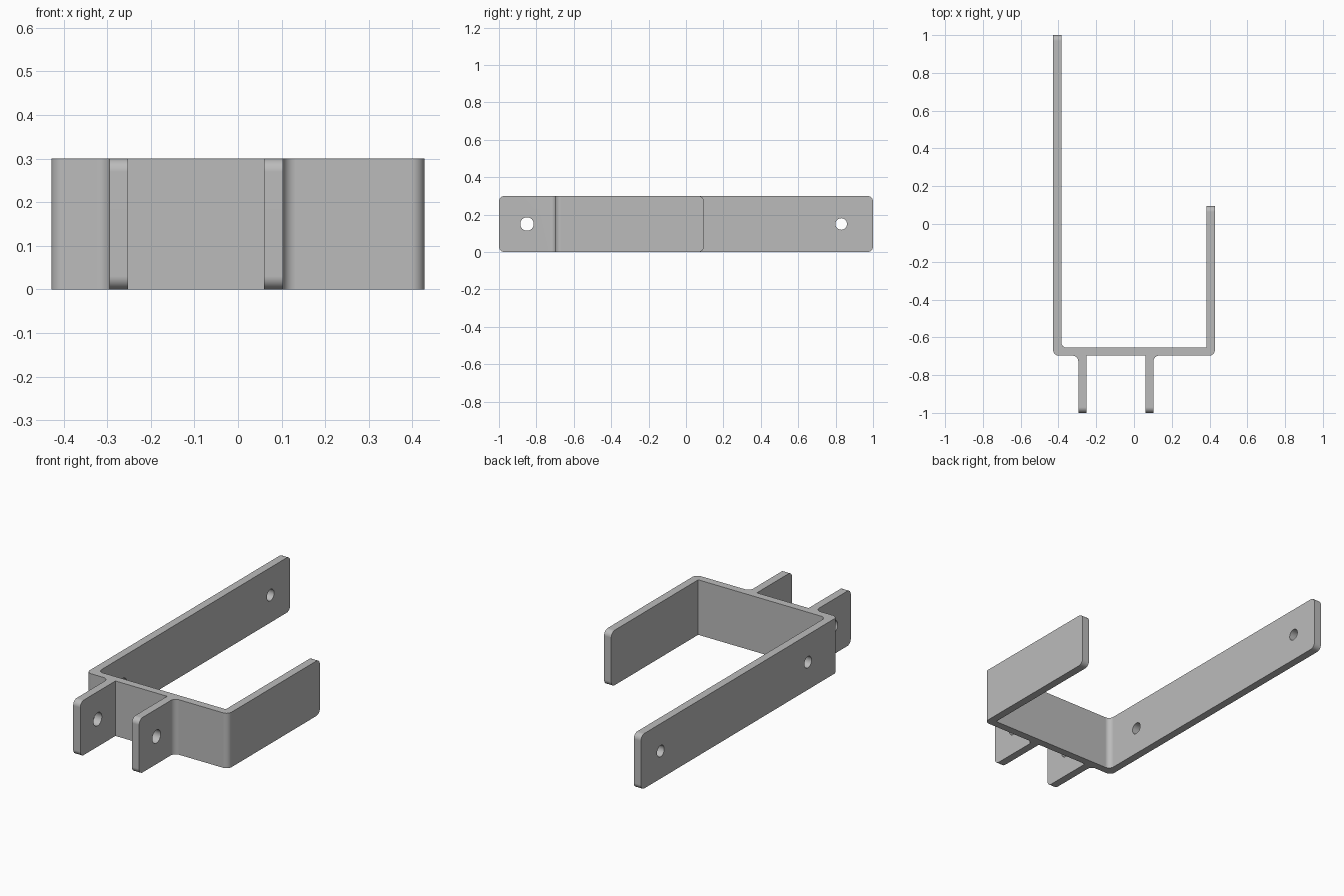
import bpy, bmesh
from math import sin, cos, pi
from mathutils import Vector, Matrix

if "Cube" in bpy.data.objects:
    bpy.data.objects.remove(bpy.data.objects["Cube"], do_unlink=True)

HEIGHT = 0.3
X, T = 0.428, 0.043              # half width and plate thickness
FRONT, BACK = -0.697, -0.655     # faces of the cross plate
LONG_END, SHORT_END, LUG_END = 1.0, 0.095, -1.0
LUGS = (-0.295, 0.06)            # left edge of each lug
R = 0.03                         # corner and fillet radius

steel = bpy.data.materials.new("plain grey")
steel.use_nodes = True
grey = (0.5, 0.5, 0.5, 1)
steel.diffuse_color = grey
steel.node_tree.nodes["Principled BSDF"].inputs["Base Color"].default_value = grey


def round_corners(corners, steps=8):
    """Replace each right-angled corner that has a radius by an arc."""
    out = []
    for i, (x, y, r) in enumerate(corners):
        p = Vector((x, y, 0))
        if not r:
            out.append(p)
            continue
        a = (Vector((*corners[i - 1][:2], 0)) - p).normalized()
        b = (Vector((*corners[(i + 1) % len(corners)][:2], 0)) - p).normalized()
        for k in range(steps + 1):
            t = k / steps * pi / 2
            out.append(p + r * (a + b) - r * (b * cos(t) + a * sin(t)))
    return out


# Plan outline, counter-clockwise from the front corner of the long arm
l1, l2 = LUGS
outline = round_corners([
    (-X, FRONT, R),
    (l1, FRONT, R), (l1, LUG_END, 0), (l1 + T, LUG_END, 0), (l1 + T, FRONT, 0),
    (l2, FRONT, 0), (l2, LUG_END, 0), (l2 + T, LUG_END, 0), (l2 + T, FRONT, R),
    (X, FRONT, R), (X, SHORT_END, 0), (X - T, SHORT_END, 0), (X - T, BACK, 0),
    (T - X, BACK, R), (T - X, LONG_END, 0), (-X, LONG_END, 0),
])

# Extrude the outline into the bracket
bm = bmesh.new()
base = bm.faces.new([bm.verts.new(p) for p in outline])
top = bmesh.ops.extrude_face_region(bm, geom=[base])["geom"]
bmesh.ops.translate(bm, vec=(0, 0, HEIGHT),
                    verts=[v for v in top if isinstance(v, bmesh.types.BMVert)])
bmesh.ops.recalc_face_normals(bm, faces=bm.faces)

# Round the upper and lower corners of every free end
ends = (LONG_END, SHORT_END, LUG_END)
tips = [e for e in bm.edges
        if any(all(abs(v.co.y - y) < 1e-4 for v in e.verts) for y in ends)
        and abs(e.verts[0].co.z - e.verts[1].co.z) < 1e-4]
bmesh.ops.bevel(bm, geom=tips, offset=R, segments=8, profile=0.5, affect='EDGES')

mesh = bpy.data.meshes.new("bracket")
bm.to_mesh(mesh)
bm.free()
mesh.materials.append(steel)
bracket = bpy.data.objects.new("bracket", mesh)
bpy.context.collection.objects.link(bracket)
bpy.context.view_layer.objects.active = bracket
bracket.select_set(True)


def drill(name, x, y, radius, length):
    """Cut a hole along x at mid height."""
    bm = bmesh.new()
    bmesh.ops.create_cone(bm, cap_ends=True, segments=32, radius1=radius,
                          radius2=radius, depth=length,
                          matrix=Matrix.Translation((x, y, HEIGHT / 2))
                          @ Matrix.Rotation(pi / 2, 4, 'Y'))
    cut_mesh = bpy.data.meshes.new(name)
    bm.to_mesh(cut_mesh)
    bm.free()
    cut_mesh.materials.append(steel)
    cutter = bpy.data.objects.new(name, cut_mesh)
    cutter.hide_render = True
    bpy.context.collection.objects.link(cutter)
    mod = bracket.modifiers.new(name, 'BOOLEAN')
    mod.operation, mod.solver, mod.object = 'DIFFERENCE', 'EXACT', cutter
    bpy.ops.object.modifier_apply(modifier=name)
    bpy.data.objects.remove(cutter, do_unlink=True)


# Pin hole through both lugs, then the two holes of the long arm
drill("lug_hole", (l1 + l2 + T) / 2, -0.85, 0.036, 0.6)
for y in (0.83, -0.44):
    drill("arm_hole", -X + T / 2, y, 0.031, 0.2)

# Smooth the arcs and keep the flats flat
bpy.ops.object.shade_smooth_by_angle(angle=pi / 6)
weighted = bracket.modifiers.new("flat_normals", 'WEIGHTED_NORMAL')
weighted.keep_sharp = True
